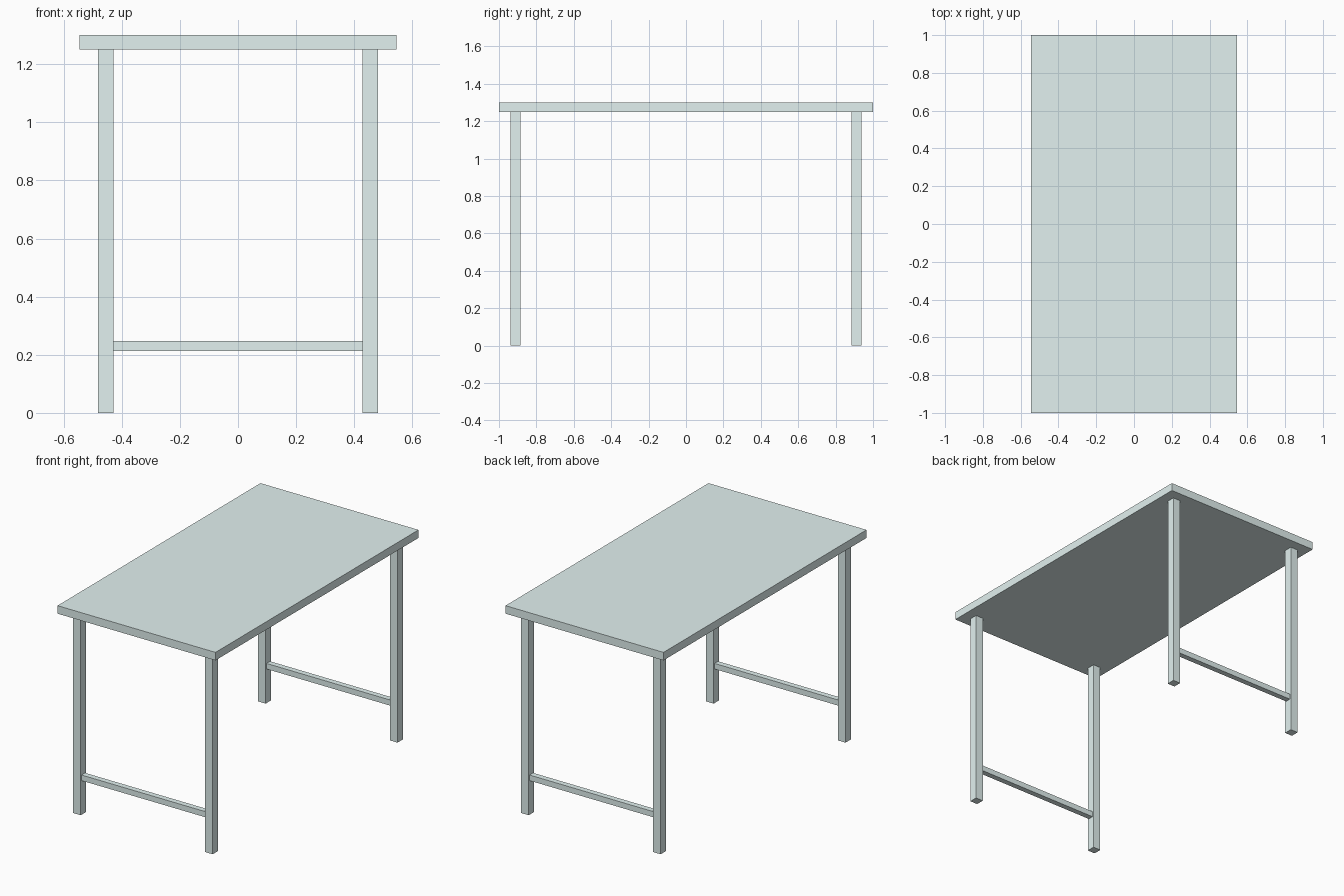
import bpy

if "Cube" in bpy.data.objects:
    bpy.data.objects.remove(bpy.data.objects["Cube"])

# Pale blue-green paint
paint = bpy.data.materials.new("pale_paint")
paint.diffuse_color = (0.76, 0.88, 0.87, 1)
paint.use_nodes = True
paint.node_tree.nodes["Principled BSDF"].inputs["Base Color"].default_value = paint.diffuse_color

def box(name, center, size):
    bpy.ops.mesh.primitive_cube_add(size=1, location=center)
    ob = bpy.context.object
    ob.name = name
    ob.scale = size
    bpy.ops.object.transform_apply(location=False, rotation=False, scale=True)
    ob.data.materials.append(paint)
    return ob

TOP_Z, TOP_T = 1.30, 0.05
LEG_X, LEG_Y, LEG_W = 0.455, 0.911, 0.052
LEG_H = TOP_Z - TOP_T

# Tabletop slab
box("tabletop", (0, 0, TOP_Z - TOP_T / 2), (1.09, 2.0, TOP_T))

for end, sy in (("front", -1), ("back", 1)):
    # Square legs
    for side, sx in (("left", -1), ("right", 1)):
        box(f"{end}_{side}_leg", (sx * LEG_X, sy * LEG_Y, LEG_H / 2),
            (LEG_W, LEG_W, LEG_H))
    # Low stretcher between the legs
    box(f"{end}_stretcher", (0, sy * LEG_Y, 0.23),
        (2 * LEG_X - LEG_W, 0.035, 0.035))
